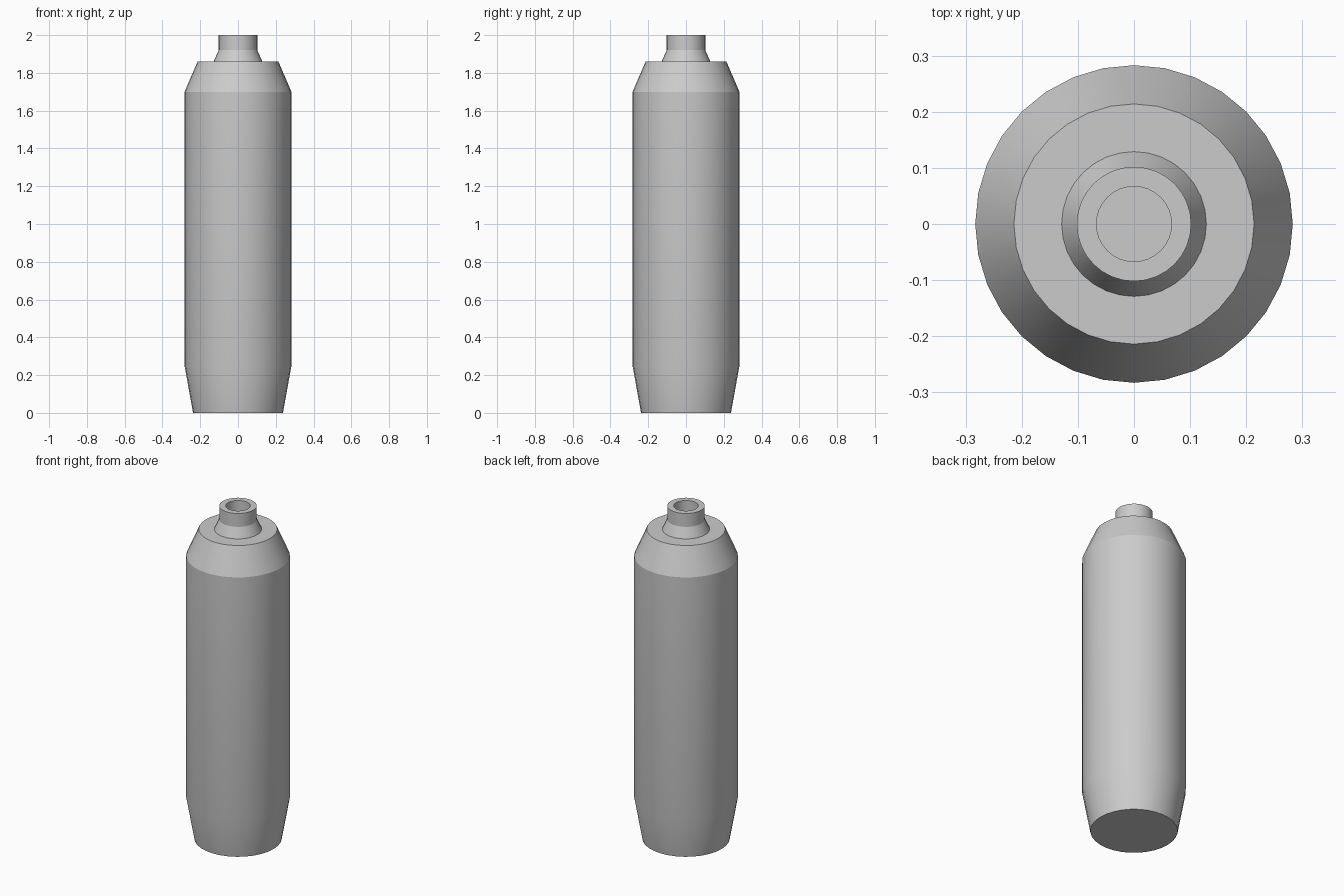
import bpy, bmesh, math

SIDES = 32

cube = bpy.data.objects.get("Cube")
if cube:
    bpy.data.objects.remove(cube, do_unlink=True)

grey = bpy.data.materials.new("light_grey")
grey.use_nodes = True
colour = (0.6, 0.6, 0.6, 1)
grey.diffuse_color = colour
grey.node_tree.nodes["Principled BSDF"].inputs["Base Color"].default_value = colour


def lathe(name, profile):
    """Turn a (radius, height) profile about z and cap both ends."""
    bm = bmesh.new()
    rings = []
    for r, z in profile:
        rings.append([bm.verts.new((r * math.cos(2 * math.pi * i / SIDES),
                                    r * math.sin(2 * math.pi * i / SIDES), z))
                      for i in range(SIDES)])
    for low, high in zip(rings, rings[1:]):
        for i in range(SIDES):
            j = (i + 1) % SIDES
            bm.faces.new((low[i], low[j], high[j], high[i]))
    bm.faces.new(rings[0][::-1])
    bm.faces.new(rings[-1])
    bmesh.ops.recalc_face_normals(bm, faces=bm.faces)
    mesh = bpy.data.meshes.new(name)
    bm.to_mesh(mesh)
    bm.free()
    mesh.materials.append(grey)
    obj = bpy.data.objects.new(name, mesh)
    bpy.context.collection.objects.link(obj)
    bpy.ops.object.select_all(action="DESELECT")
    obj.select_set(True)
    bpy.context.view_layer.objects.active = obj
    bpy.ops.object.shade_smooth_by_angle(angle=math.radians(20))
    return obj


# Tapered foot, straight wall, sloped shoulder, flared neck and bored mouth
lathe("bottle_body", [
    (0.238, 0), (0.283, 0.25), (0.283, 1.70), (0.214, 1.86),
    (0.129, 1.86), (0.102, 1.92), (0.102, 2.0),
    (0.067, 2.0), (0.067, 1.86),
])
